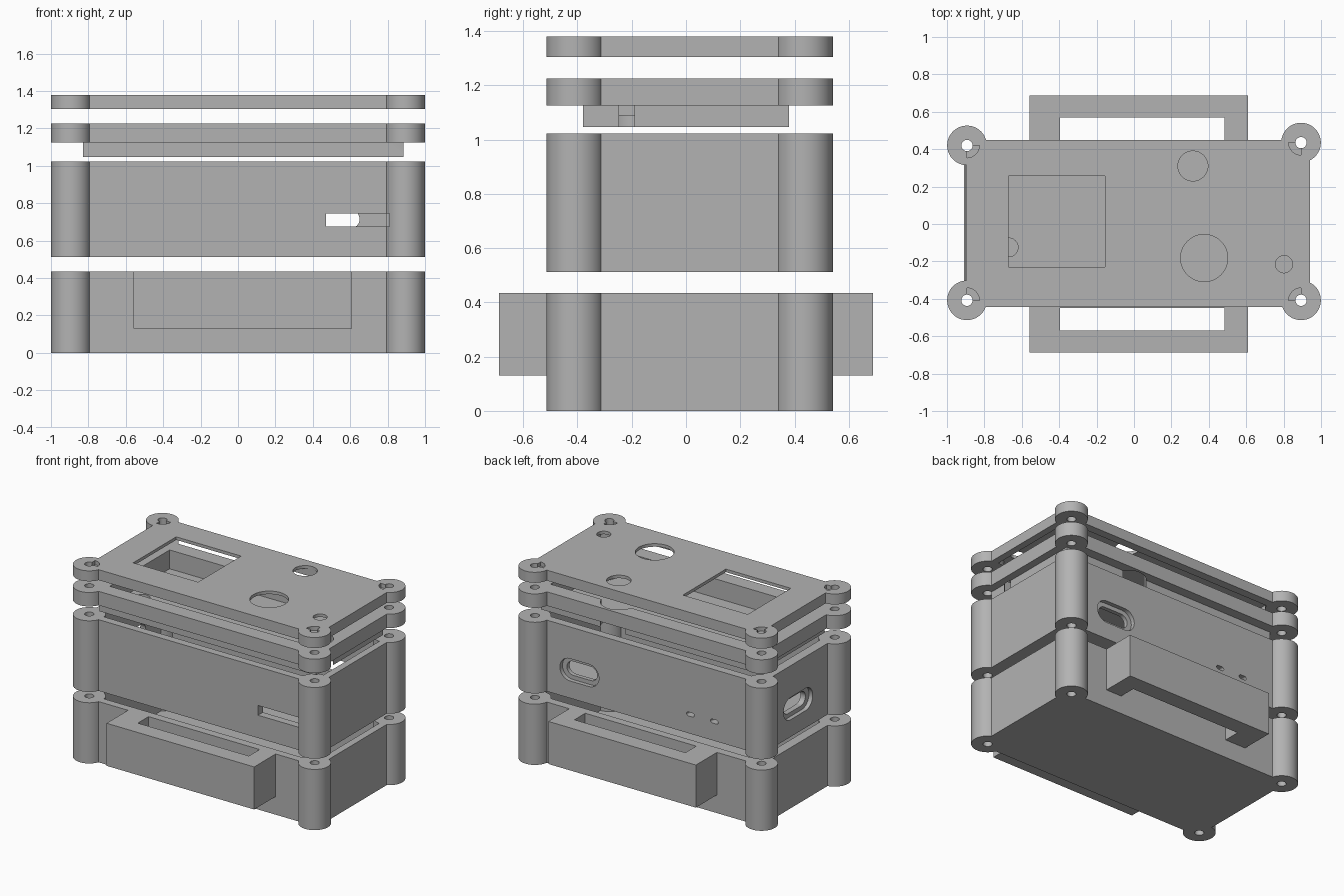
import bpy, bmesh
from math import cos, sin, pi

cube = bpy.data.objects.get("Cube")
if cube:
    bpy.data.objects.remove(cube, do_unlink=True)

grey = bpy.data.materials.new("plain grey")
grey.use_nodes = True
grey.diffuse_color = (0.45, 0.45, 0.45, 1)
grey.node_tree.nodes["Principled BSDF"].inputs["Base Color"].default_value = grey.diffuse_color


def rect(u0, u1, v0, v1):
    return [(u0, v0), (u1, v0), (u1, v1), (u0, v1)]


def arc(u, v, r, start=0.0, sweep=2 * pi, n=48):
    return [(u + r * cos(start + sweep * i / n), v + r * sin(start + sweep * i / n))
            for i in range(n)]


def stadium(u, v, half, r):
    d = half - r
    return arc(u + d, v, r, -pi / 2, pi, 16) + [(u + d, v + r)] + \
        arc(u - d, v, r, pi / 2, pi, 16) + [(u - d, v - r)]


def prism(name, pts, lo, hi, axis="z"):
    """Extrude a 2D outline along an axis."""
    place = {"z": lambda u, v, w: (u, v, w),
             "y": lambda u, v, w: (u, w, v),
             "x": lambda u, v, w: (w, u, v)}[axis]
    bm = bmesh.new()
    a = [bm.verts.new(place(u, v, lo)) for u, v in pts]
    b = [bm.verts.new(place(u, v, hi)) for u, v in pts]
    bm.faces.new(a)
    bm.faces.new(b)
    for i in range(len(pts)):
        j = (i + 1) % len(pts)
        bm.faces.new((a[i], a[j], b[j], b[i]))
    bmesh.ops.recalc_face_normals(bm, faces=bm.faces)
    mesh = bpy.data.meshes.new(name)
    bm.to_mesh(mesh)
    bm.free()
    mesh.materials.append(grey)
    obj = bpy.data.objects.new(name, mesh)
    bpy.context.collection.objects.link(obj)
    return obj


def combine(obj, operation, *args):
    """Add or cut a prism."""
    tool = prism("tool", *args)
    tool.hide_render = True
    mod = obj.modifiers.new("bool", "BOOLEAN")
    mod.operation = operation
    mod.solver = "EXACT"
    mod.object = tool
    bpy.context.view_layer.objects.active = obj
    bpy.ops.object.modifier_apply(modifier=mod.name)
    bpy.data.objects.remove(tool, do_unlink=True)


def cut(obj, *args):
    combine(obj, "DIFFERENCE", *args)


def add(obj, *args):
    combine(obj, "UNION", *args)


CORNERS = [(-0.893, 0.42), (0.893, 0.435), (-0.893, -0.408), (0.893, -0.408)]
INNER = rect(-0.84, 0.89, -0.39, 0.39)


def screw_posts(obj, lo, hi):
    for x, y in CORNERS:
        add(obj, arc(x, y, 0.106), lo, hi)
    for x, y in CORNERS:
        cut(obj, arc(x, y, 0.03), lo - 0.02, hi + 0.02)


# Bottom tray with two strap handles
base = prism("bottom_tray", rect(-0.91, 0.94, -0.445, 0.45), 0, 0.435)
for s in (-1, 1):
    add(base, rect(-0.56, 0.61, *sorted((s * 0.42, s * 0.688))), 0.13, 0.435)
    cut(base, rect(-0.395, 0.485, *sorted((s * 0.448, s * 0.57))), 0.1, 0.5)
cut(base, INNER, 0.06, 0.5)
screw_posts(base, 0, 0.435)

# Middle body with cable openings
body = prism("middle_body", rect(-0.91, 0.94, -0.445, 0.45), 0.512, 1.022)
cut(body, INNER, 0.57, 1.1)
screw_posts(body, 0.512, 1.022)
cut(body, rect(0.47, 0.81, 0.675, 0.745), -0.5, -0.37, "y")
cut(body, stadium(0.53, 0.715, 0.155, 0.08), 0.42, 0.5, "y")
cut(body, stadium(0.53, 0.715, 0.12, 0.05), 0.35, 0.5, "y")
for x in (-0.35, -0.54):
    cut(body, stadium(x, 0.65, 0.03, 0.014), 0.35, 0.5, "y")
cut(body, stadium(0.03, 0.715, 0.165, 0.08), -0.95, -0.88, "x")
cut(body, stadium(0.03, 0.715, 0.125, 0.05), -0.95, -0.8, "x")

# Upper tray with a plug that fits inside the body
tray = prism("upper_tray", rect(-0.9, 0.94, -0.445, 0.45), 1.125, 1.225)
add(tray, rect(-0.83, 0.885, -0.38, 0.38), 1.047, 1.13)
cut(tray, rect(-0.78, 0.835, -0.34, 0.34), 1.09, 1.3)
screw_posts(tray, 1.125, 1.225)
cut(tray, arc(0.315, 0.31, 0.12), 1.0, 1.3)
cut(tray, arc(0.8, -0.218, 0.09), 1.0, 1.3)
cut(tray, arc(-0.67, -0.125, 0.05), 1.0, 1.3)

# Lid: thin skin with a rim, a window and round openings
lid = prism("lid", rect(-0.895, 0.94, -0.445, 0.45), 1.305, 1.38)
cut(lid, INNER, 1.25, 1.358)
screw_posts(lid, 1.305, 1.38)
cut(lid, rect(-0.67, -0.155, -0.23, 0.257), 1.2, 1.5)
for x, y, r in ((0.315, 0.31, 0.08), (0.375, -0.182, 0.126), (0.802, -0.215, 0.046)):
    cut(lid, arc(x, y, r), 1.2, 1.5)

# Quarter-round recesses beside the lid screw holes
for x, y in CORNERS:
    start = {(1, -1): -pi / 2, (-1, -1): pi, (1, 1): 0, (-1, 1): pi / 2}[
        (1 if x < 0 else -1, 1 if y < 0 else -1)]
    cut(lid, [(x, y)] + arc(x, y, 0.066, start, pi / 2 * 16 / 15, 16), 1.35, 1.45)

# Smooth the round parts, keep the edges sharp
for obj in (base, body, tray, lid):
    bpy.ops.object.select_all(action="DESELECT")
    obj.select_set(True)
    bpy.context.view_layer.objects.active = obj
    bpy.ops.object.shade_smooth_by_angle(angle=pi / 6)
